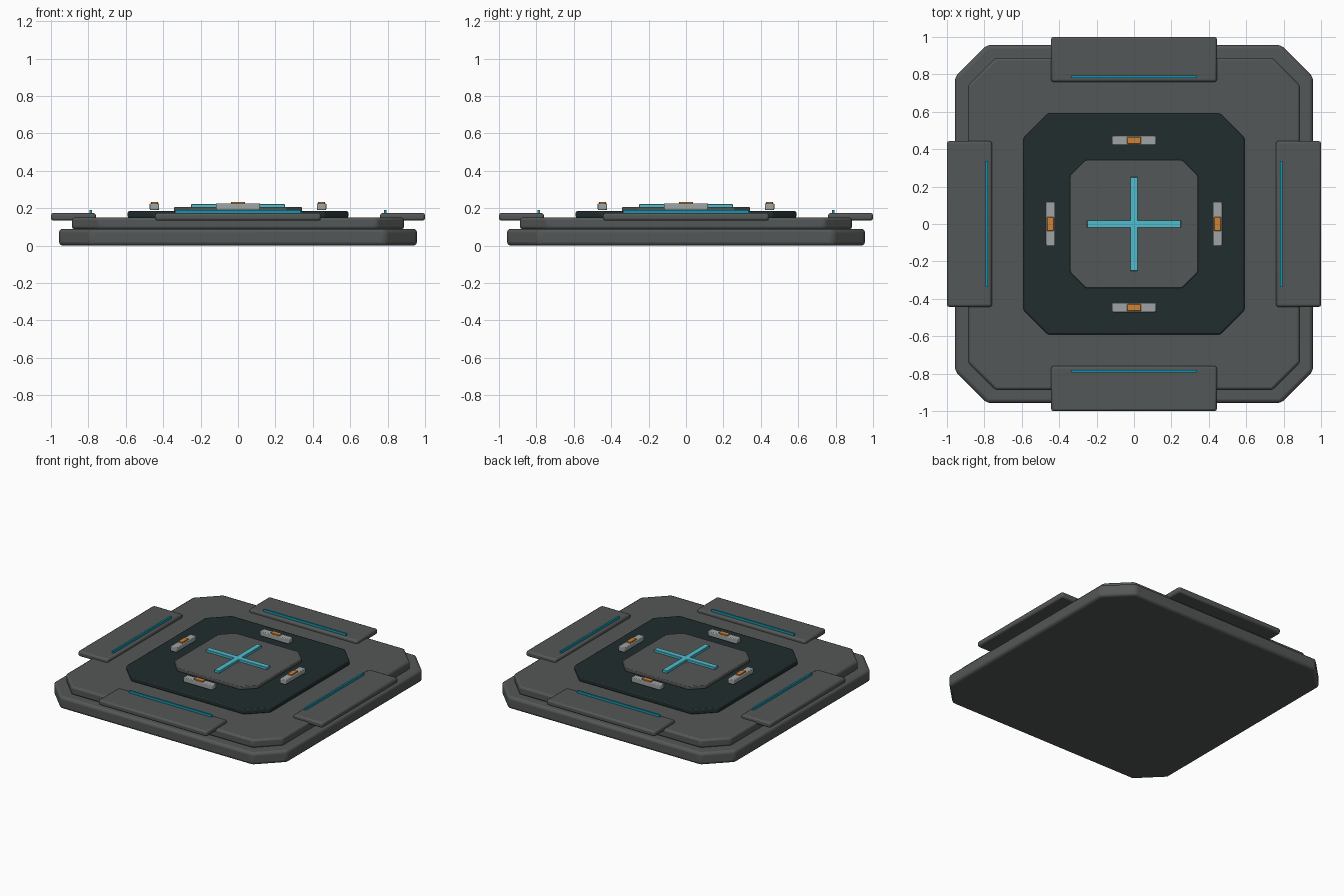
import bpy, bmesh, math

if "Cube" in bpy.data.objects:
    bpy.data.objects.remove(bpy.data.objects["Cube"])


def material(name, r, g, b):
    """Flat colour from 0-255 sRGB values."""
    lin = [((c / 255 + 0.055) / 1.055) ** 2.4 for c in (r, g, b)]
    m = bpy.data.materials.new(name)
    m.diffuse_color = (*lin, 1)
    m.use_nodes = True
    m.node_tree.nodes["Principled BSDF"].inputs["Base Color"].default_value = m.diffuse_color
    return m


GREY = material("armour grey", 84, 87, 87)
DARK = material("dark slate", 33, 45, 45)
LIGHT = material("light metal", 160, 163, 163)
ORANGE = material("orange lamp", 204, 130, 55)
TEAL = material("teal strip", 22, 150, 175)
CYAN = material("cyan marker", 78, 190, 205)


def prism(name, outline, z0, z1, mat, bevel=0.0, segments=2, turn=0):
    """Extrude a flat outline from z0 to z1, turned by quarter turns about z."""
    bm = bmesh.new()
    face = bm.faces.new([bm.verts.new((x, y, z0)) for x, y in outline])
    top = bmesh.ops.extrude_face_region(bm, geom=[face])["geom"]
    verts = [v for v in top if isinstance(v, bmesh.types.BMVert)]
    bmesh.ops.translate(bm, vec=(0, 0, z1 - z0), verts=verts)
    bmesh.ops.recalc_face_normals(bm, faces=bm.faces)
    mesh = bpy.data.meshes.new(name)
    bm.to_mesh(mesh)
    bm.free()
    mesh.materials.append(mat)
    ob = bpy.data.objects.new(name, mesh)
    ob.rotation_euler.z = turn * math.pi / 2
    bpy.context.collection.objects.link(ob)
    if bevel:
        mod = ob.modifiers.new("soft edges", "BEVEL")
        mod.width, mod.segments, mod.limit_method = bevel, segments, "ANGLE"
        mod.angle_limit = math.radians(30)
    bpy.context.view_layer.objects.active = ob
    ob.select_set(True)
    bpy.ops.object.shade_smooth_by_angle(angle=math.radians(30))
    ob.select_set(False)
    return ob


def octagon(h, c):
    """Square of half-size h with corners cut by c."""
    k = h - c
    return [(k, -h), (h, -k), (h, k), (k, h), (-k, h), (-h, k), (-h, -k), (-k, -h)]


def rect(x, y, hx, hy):
    return [(x - hx, y - hy), (x + hx, y - hy), (x + hx, y + hy), (x - hx, y + hy)]


# Stacked platform layers
prism("base_slab", octagon(0.957, 0.17), 0.0, 0.09, GREY, 0.02, 3)
prism("upper_slab", octagon(0.888, 0.147), 0.088, 0.15, GREY, 0.014)
prism("dark_pad", octagon(0.59, 0.128), 0.148, 0.184, DARK, 0.008)
prism("centre_plate", octagon(0.342, 0.085), 0.182, 0.206, GREY, 0.005)

# Centre cross, a single twelve-sided outline
L, W = 0.25, 0.02
prism("centre_cross", [(W, -L), (W, -W), (L, -W), (L, W), (W, W), (W, L),
                       (-W, L), (-W, W), (-L, W), (-L, -W), (-W, -W), (-W, -L)],
      0.204, 0.223, CYAN, 0.002, 1)

# Side panels, light strips, and lamp blocks repeated on four sides
for i, side in enumerate(("front", "right", "back", "left")):
    prism(side + "_panel", rect(0, -0.88, 0.443, 0.12), 0.134, 0.174, GREY, 0.012, 2, i)
    prism(side + "_strip", rect(0, -0.787, 0.338, 0.006), 0.172, 0.191, TEAL, 0, 1, i)
    prism(side + "_lamp_block", rect(0, -0.447, 0.118, 0.025), 0.19, 0.226, LIGHT, 0.005, 2, i)
    prism(side + "_lamp", rect(0, -0.447, 0.037, 0.018), 0.222, 0.234, ORANGE, 0.002, 1, i)
